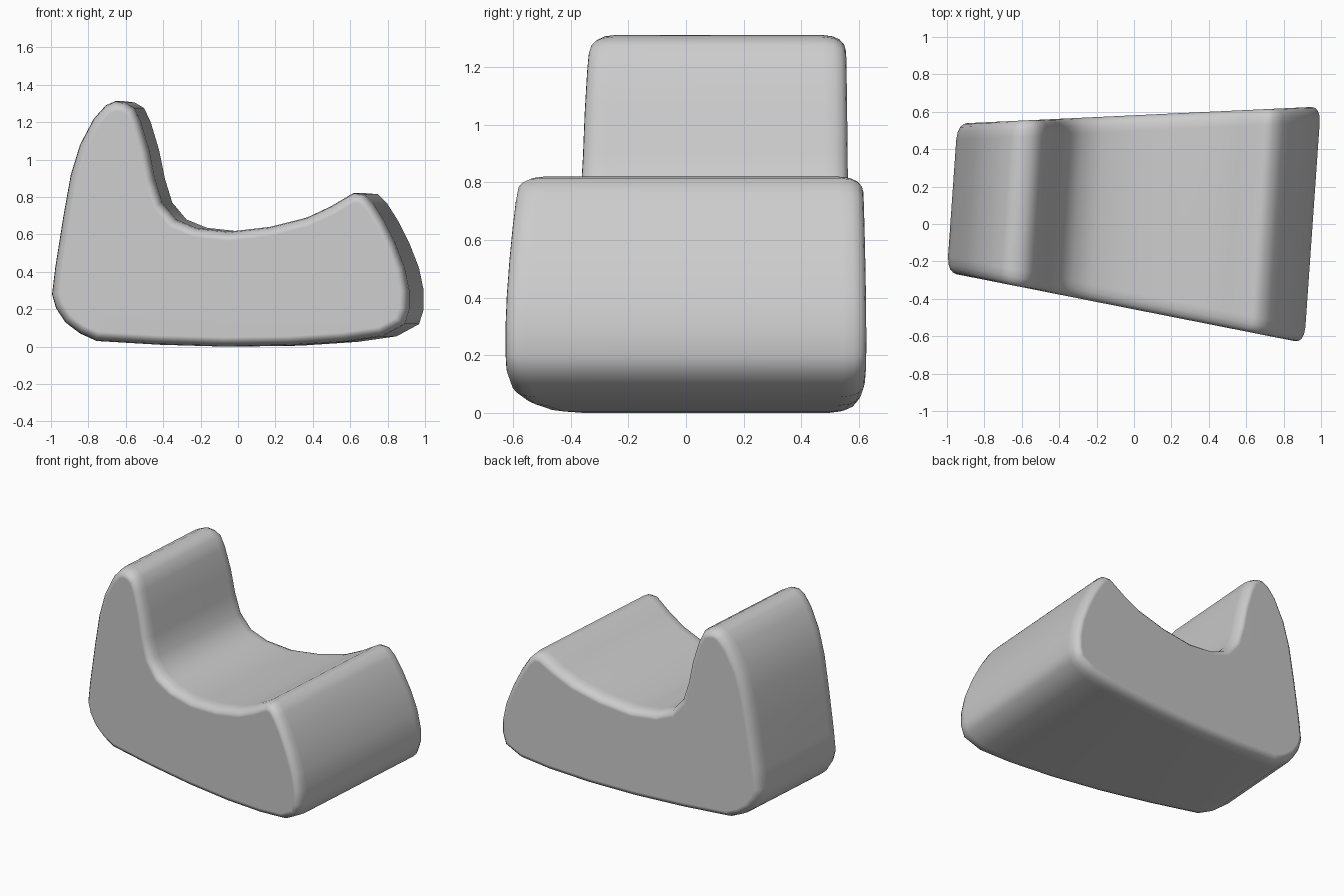
import bpy, bmesh
from mathutils import Vector

if "Cube" in bpy.data.objects:
    bpy.data.objects.remove(bpy.data.objects["Cube"])

# Side profile (x, z) of the seat at mid depth, clockwise from the left foot
PROFILE = [(-0.982, 0.28), (-0.965, 0.42), (-0.92, 0.7), (-0.88, 0.92), (-0.83, 1.08),
           (-0.755, 1.22), (-0.69, 1.29), (-0.64, 1.312), (-0.585, 1.305), (-0.535, 1.275),
           (-0.5, 1.2), (-0.455, 1.05), (-0.425, 0.9), (-0.385, 0.77), (-0.31, 0.68),
           (-0.2, 0.635), (-0.02, 0.615), (0.2, 0.64), (0.4, 0.69), (0.53, 0.75),
           (0.65, 0.82), (0.71, 0.815), (0.76, 0.765), (0.82, 0.67), (0.88, 0.55),
           (0.93, 0.42), (0.955, 0.3), (0.955, 0.2), (0.93, 0.12), (0.81, 0.055),
           (0.6, 0.025), (0.3, 0.005), (-0.05, 0.0), (-0.4, 0.01), (-0.74, 0.03),
           (-0.83, 0.07), (-0.91, 0.13), (-0.96, 0.205)]
# Rounded rim as (inset, depth from the side face)
RIM = [(0.05, 0.0), (0.032, 0.005), (0.016, 0.02), (0.005, 0.045), (0.0, 0.085)]
SHEAR = 0.07


def inset_profile(points, d):
    out = []
    n = len(points)
    for i in range(n):
        p, a, b = (Vector(points[k % n]) for k in (i, i - 1, i + 1))
        t1, t2 = (p - a).normalized(), (b - p).normalized()
        n1, n2 = Vector((t1.y, -t1.x)), Vector((t2.y, -t2.x))
        m = (n1 + n2).normalized()
        out.append(p + m * d / max(m.dot(n1), 0.6))
    return out


def front_y(x):
    return -0.45 - 0.195 * x


def back_y(x):
    return 0.583 + 0.047 * x


bm = bmesh.new()
rings = []
sections = [(d, off, front_y, 1) for d, off in RIM]
sections += [(d, off, back_y, -1) for d, off in reversed(RIM)]
for d, off, side, sign in sections:
    ring = []
    for p in inset_profile(PROFILE, d):
        y = side(p.x) + sign * off
        ring.append(bm.verts.new((p.x + SHEAR * y, y, p.y)))
    rings.append(ring)

# Body skin and the two flat sides
n = len(PROFILE)
for r, s in zip(rings, rings[1:]):
    for i in range(n):
        j = (i + 1) % n
        bm.faces.new((r[i], r[j], s[j], s[i]))
bm.faces.new(rings[0])
bm.faces.new(rings[-1])
bmesh.ops.recalc_face_normals(bm, faces=bm.faces)

mesh = bpy.data.meshes.new("lounge_seat")
bm.to_mesh(mesh)
bm.free()
seat = bpy.data.objects.new("lounge_seat", mesh)
bpy.context.collection.objects.link(seat)
bpy.context.view_layer.objects.active = seat
seat.select_set(True)
bpy.ops.object.shade_smooth_by_angle(angle=0.9)

# Keep the large sides flat in shading
weighted = seat.modifiers.new("weighted_normals", 'WEIGHTED_NORMAL')
weighted.keep_sharp = True
